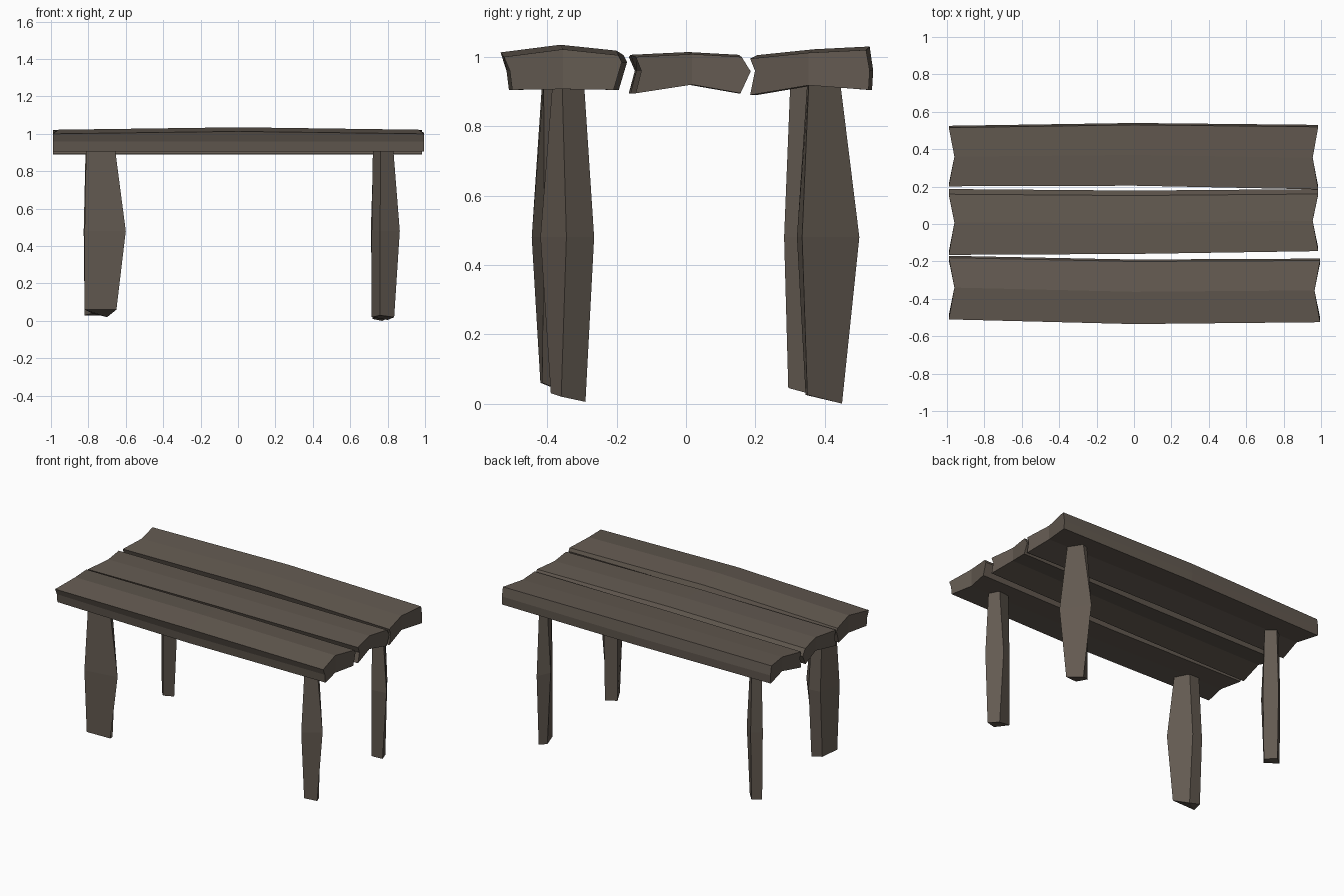
import bpy
import bmesh
from mathutils import Vector

# Remove the default cube only
default_cube = bpy.data.objects.get("Cube")
if default_cube:
    bpy.data.objects.remove(default_cube, do_unlink=True)


def make_material(name, colour):
    material = bpy.data.materials.new(name)
    material.use_nodes = True
    material.diffuse_color = colour
    material.node_tree.nodes["Principled BSDF"].inputs["Base Color"].default_value = colour
    return material


wood = make_material("weathered brown wood", (0.125, 0.102, 0.082, 1))


def loft(name, sections, caps):
    """Join rings of points with side faces, and close both ends with the cap faces."""
    bm = bmesh.new()
    rings = [[bm.verts.new(point) for point in section] for section in sections]
    count = len(rings[0])
    for ring, following in zip(rings, rings[1:]):
        for i in range(count):
            j = (i + 1) % count
            bm.faces.new((ring[i], ring[j], following[j], following[i]))
    for ring in (rings[0], rings[-1]):
        for cap in caps:
            bm.faces.new([ring[i] for i in cap])
    bmesh.ops.recalc_face_normals(bm, faces=bm.faces)
    mesh = bpy.data.meshes.new(name)
    bm.to_mesh(mesh)
    bm.free()
    mesh.materials.append(wood)
    plank_or_leg = bpy.data.objects.new(name, mesh)
    bpy.context.collection.objects.link(plank_or_leg)
    return plank_or_leg


def make_plank(name, profile, stations):
    """Sweep a profile (share of width, height) along x; each end is notched at its middle."""
    sections = []
    for x, near, far, rise in stations:
        section = []
        for index, (share, height) in enumerate(profile):
            notch = 0.97 if index in (1, 5) else 1.0
            lift = rise if index < 3 else 0
            section.append((x * notch, near + (far - near) * share, height + lift))
        sections.append(section)
    return loft(name, sections, [(7, 0, 1, 5, 6), (1, 2, 3, 4, 5)])


# Tabletop planks: profile runs top near, middle, far, then side, bottom and near side
make_plank(
    "front_plank",
    [(0, 1.0), (0.5, 1.022), (0.97, 1.005), (1, 0.985),
     (0.93, 0.905), (0.5, 0.907), (0.07, 0.905), (0.05, 0.96)],
    [(-0.99, -0.51, -0.17, 0), (0, -0.535, -0.19, 0.013), (0.995, -0.525, -0.185, 0)],
)
make_plank(
    "middle_plank",
    [(0, 1.0), (0.5, 1.008), (0.94, 1.0), (1.02, 0.958),
     (0.93, 0.895), (0.5, 0.92), (0, 0.895), (0.05, 0.96)],
    [(-0.99, -0.165, 0.18, 0), (0, -0.16, 0.172, 0.006), (0.985, -0.145, 0.18, 0)],
)
make_plank(
    "back_plank",
    [(0.02, 0.995), (0.5, 1.012), (0.97, 1.02), (1, 0.96),
     (0.99, 0.905), (0.5, 0.918), (0.02, 0.89), (0.06, 0.96)],
    [(-0.99, 0.195, 0.525, 0), (0, 0.198, 0.54, 0.01), (0.985, 0.178, 0.53, 0)],
)


def make_leg(name, foot, waist):
    """Four-sided hewn leg with a ragged foot, a bulging waist and a slimmer top."""
    base = [Vector(point) for point in foot]
    centre = sum(base, Vector()) / len(base)
    top = [centre + (point - centre) * 0.9 for point in base]
    for point in top:
        point.z = 0.93
    middle = [(x, y, 0.48) for x, y in waist]
    return loft(name, [base, middle, top], [(0, 1, 2), (0, 2, 3)])


# Legs
make_leg(
    "front_right_leg",
    [(-0.82, -0.42, 0.06), (-0.65, -0.415, 0.06), (-0.7, -0.32, 0.02), (-0.78, -0.32, 0.04)],
    [(-0.82, -0.445), (-0.6, -0.41), (-0.7, -0.29), (-0.78, -0.3)],
)
make_leg(
    "front_left_leg",
    [(0.715, -0.3, 0.02), (0.76, -0.39, 0.03), (0.835, -0.36, 0.02), (0.8, -0.29, 0.005)],
    [(0.715, -0.3), (0.76, -0.42), (0.865, -0.345), (0.79, -0.265)],
)
make_leg(
    "back_left_leg",
    [(0.74, 0.345, 0.025), (0.82, 0.35, 0.025), (0.77, 0.45, 0), (0.72, 0.43, 0.01)],
    [(0.76, 0.32), (0.86, 0.335), (0.75, 0.5), (0.71, 0.41)],
)
make_leg(
    "back_right_leg",
    [(-0.82, 0.37, 0.03), (-0.76, 0.295, 0.045), (-0.715, 0.35, 0.03), (-0.77, 0.41, 0.03)],
    [(-0.825, 0.37), (-0.75, 0.283), (-0.7, 0.36), (-0.77, 0.42)],
)
